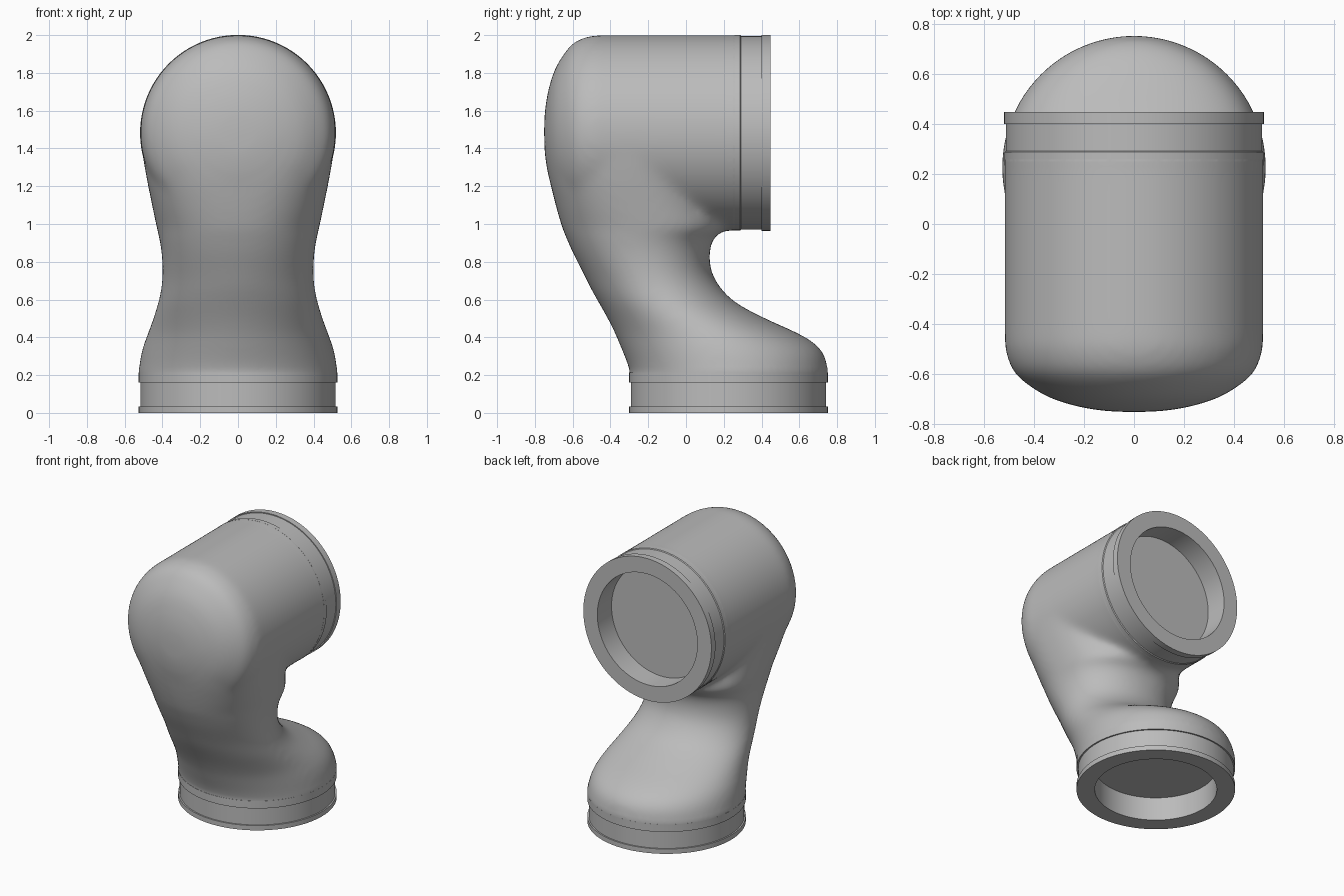
import bpy, bmesh, math
from mathutils import Matrix, Vector

if "Cube" in bpy.data.objects:
    bpy.data.objects.remove(bpy.data.objects["Cube"])

grey = bpy.data.materials.new("light grey")
grey.diffuse_color = (0.5, 0.5, 0.5, 1)
grey.use_nodes = True
grey.node_tree.nodes["Principled BSDF"].inputs["Base Color"].default_value = grey.diffuse_color
SEG = 96
ZC = 1.4825   # height of the horizontal barrel axis


def finish(name, bm, angle):
    bmesh.ops.recalc_face_normals(bm, faces=bm.faces)
    me = bpy.data.meshes.new(name)
    bm.to_mesh(me)
    bm.free()
    ob = bpy.data.objects.new(name, me)
    bpy.context.collection.objects.link(ob)
    me.materials.append(grey)
    bpy.ops.object.select_all(action='DESELECT')
    ob.select_set(True)
    bpy.context.view_layer.objects.active = ob
    bpy.ops.object.shade_smooth_by_angle(angle=math.radians(angle))
    return ob


def loft(bm, rings):
    # skin a list of point rings and cap both ends
    loops = [[bm.verts.new(p) for p in r] for r in rings]
    for a, b in zip(loops, loops[1:]):
        for i in range(SEG):
            j = (i + 1) % SEG
            bm.faces.new((a[i], a[j], b[j], b[i]))
    bm.faces.new(loops[0][::-1])
    bm.faces.new(loops[-1])


def circle(r, h):
    return [Vector((r * math.cos(2 * math.pi * i / SEG),
                    r * math.sin(2 * math.pi * i / SEG), h)) for i in range(SEG)]


def resample(keys, n):
    # Catmull-Rom through the key rows
    out = []
    for k in range(len(keys) - 1):
        p = [keys[max(0, min(len(keys) - 1, k + d))] for d in (-1, 0, 1, 2)]
        for s in range(n):
            t = s / n
            out.append([b + 0.5 * t * (c - a + t * (2 * a - 5 * b + 4 * c - d
                        + t * (3 * (b - c) + d - a))) for a, b, c, d in zip(*p)])
    return out + [list(keys[-1])]


def neck_ring(z, yf, yb, hw):
    # ellipse low down, squarer ellipse where it meets the barrel
    e = 2 / (2 + 0.6 * max(0, min(1, (z - 0.7) / 0.6)))
    ring = []
    for i in range(SEG):
        a = 2 * math.pi * i / SEG
        c, s = math.cos(a), math.sin(a)
        ring.append(Vector((hw * math.copysign(abs(c) ** e, c),
                            (yf + yb) / 2 + (yb - yf) / 2 * math.copysign(abs(s) ** e, s), z)))
    return ring


# curved neck: height, front y, back y, half width
neck = [(.18, -.30, .75, .525), (.23, -.30, .75, .525), (.30, -.325, .735, .515),
        (.36, -.35, .69, .50), (.42, -.375, .595, .478), (.50, -.415, .42, .45),
        (.58, -.46, .27, .425), (.66, -.505, .185, .407), (.75, -.55, .135, .40),
        (.85, -.60, .125, .405), (.93, -.635, .15, .418), (.98, -.655, .20, .43),
        (1.1, -.69, .15, .455), (1.25, -.725, .10, .485), (1.4, -.745, .10, .51),
        (1.49, -.75, .10, .517)]
bm = bmesh.new()
loft(bm, [neck_ring(*r) for r in resample(neck, 4)])

# domed horizontal barrel, along +y
dome = [(.02, -.752), (.16, -.742), (.31, -.705), (.41, -.652), (.485, -.585), (.517, -.49)]
barrel = resample(dome, 4) + [[.517, .283]]
turn = Matrix.Translation((0, 0, ZC)) @ Matrix.Rotation(-math.pi / 2, 4, 'X')
loft(bm, [[turn @ p for p in circle(r, h)] for r, h in barrel])
body = finish("elbow_body", bm, 180)

# fuse neck and barrel, then soften the join but not the open ends
rm = body.modifiers.new("fuse", 'REMESH')
rm.mode = 'VOXEL'
rm.voxel_size = 0.017
while body.modifiers[0] != rm:
    bpy.ops.object.modifier_move_up(modifier=rm.name)
bpy.ops.object.modifier_apply(modifier=rm.name)
bm = bmesh.new()
bm.from_mesh(body.data)
soft = [v for v in bm.verts if v.co.z > 0.24 and v.co.y < (0.24 if v.co.z > 0.9 else 9)]
for _ in range(14):
    bmesh.ops.smooth_vert(bm, verts=soft, factor=0.5, use_axis_x=True, use_axis_y=True, use_axis_z=True)
for f in bm.faces:
    f.smooth = True
bm.to_mesh(body.data)
bm.free()


def collar(name, prof, place):
    # lathed flange with groove and recessed opening
    bm = bmesh.new()
    loft(bm, [circle(r, h) for r, h in prof])
    bm.transform(place)
    finish(name, bm, 30)


collar("base_collar", [(.405, .17), (.405, 0), (.526, 0), (.526, .035), (.516, .035),
                       (.516, .16), (.526, .16), (.526, .215), (.45, .215)],
       Matrix.Translation((0, .225, 0)))
face_out = Matrix.Translation((0, .447, ZC)) @ Matrix.Rotation(math.pi / 2, 4, 'X')
collar("barrel_collar", [(.405, .17), (.405, 0), (.5185, 0), (.5185, .047), (.512, .047),
                         (.512, .155), (.5175, .16), (.5175, .19), (.45, .19)], face_out)
